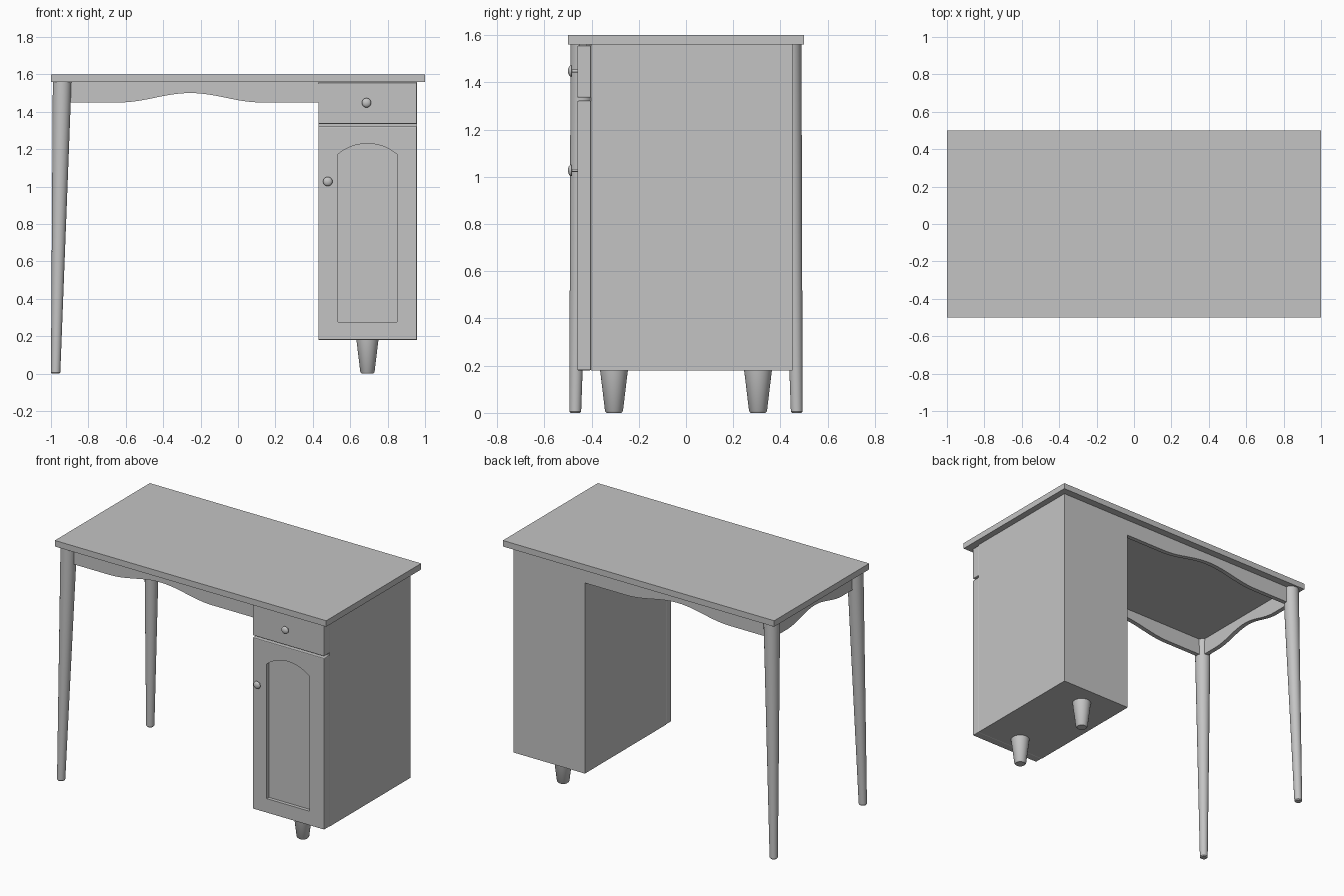
import bpy, bmesh, math
from mathutils import Vector

if "Cube" in bpy.data.objects:
    bpy.data.objects.remove(bpy.data.objects["Cube"])

mat = bpy.data.materials.new("plain grey")
mat.diffuse_color = (0.55, 0.55, 0.55, 1)
mat.use_nodes = True
mat.node_tree.nodes["Principled BSDF"].inputs["Base Color"].default_value = mat.diffuse_color


def finish(name, bm, smooth=False):
    bmesh.ops.recalc_face_normals(bm, faces=bm.faces)
    me = bpy.data.meshes.new(name)
    bm.to_mesh(me)
    bm.free()
    ob = bpy.data.objects.new(name, me)
    bpy.context.collection.objects.link(ob)
    me.materials.append(mat)
    bpy.ops.object.select_all(action='DESELECT')
    bpy.context.view_layer.objects.active = ob
    ob.select_set(True)
    if smooth:
        bpy.ops.object.shade_smooth_by_angle(angle=math.radians(35))
    return ob


def box(name, lo, hi, bevel=0):
    bm = bmesh.new()
    bmesh.ops.create_cube(bm, size=1)
    for v in bm.verts:
        v.co = Vector([(a + b) / 2 + c * (b - a) for a, b, c in zip(lo, hi, v.co)])
    if bevel:
        bmesh.ops.bevel(bm, geom=bm.edges[:], offset=bevel, segments=2,
                        profile=0.5, affect='EDGES')
    return finish(name, bm)


def prism(name, pts, a, b, axis='y'):
    """Extrude a (u, z) outline from a to b along y (or along x)."""
    bm = bmesh.new()
    place = (lambda u, z, w: (u, w, z)) if axis == 'y' else (lambda u, z, w: (w, u, z))
    r1 = [bm.verts.new(place(u, z, a)) for u, z in pts]
    r2 = [bm.verts.new(place(u, z, b)) for u, z in pts]
    bm.faces.new(r1)
    bm.faces.new(r2[::-1])
    n = len(pts)
    for i in range(n):
        j = (i + 1) % n
        bm.faces.new((r1[i], r1[j], r2[j], r2[i]))
    return finish(name, bm)


def loft(name, rings, axis='z', n=32):
    """Skin circles given as (centre, radius), lying across z or y."""
    bm = bmesh.new()
    loops = []
    for c, r in rings:
        loop = []
        for i in range(n):
            t = 2 * math.pi * i / n
            u, w = r * math.cos(t), r * math.sin(t)
            off = Vector((u, w, 0)) if axis == 'z' else Vector((u, 0, w))
            loop.append(bm.verts.new(Vector(c) + off))
        loops.append(loop)
    for p, q in zip(loops, loops[1:]):
        for i in range(n):
            j = (i + 1) % n
            bm.faces.new((p[i], p[j], q[j], q[i]))
    bm.faces.new(loops[0])
    bm.faces.new(loops[-1])
    return finish(name, bm, True)


def wavy(u0, u1, half):
    """Apron outline with a raised bell in the middle of its lower edge."""
    mid = (u0 + u1) / 2
    pts = [(u1, 1.56), (u0, 1.56), (u0, 1.45)]
    for i in range(25):
        t = -1 + i / 12
        pts.append((mid + t * half, 1.45 + 0.025 * (1 + math.cos(math.pi * t))))
    return pts + [(u1, 1.45)]


# table top and cabinet body
box("table_top", (-1, -0.5, 1.56), (1, 0.5, 1.6))
box("cabinet_body", (0.43, -0.402, 0.18), (0.957, 0.45, 1.56))

# drawer front and door with arched recess
box("drawer_front", (0.43, -0.46, 1.335), (0.957, -0.402, 1.556), 0.005)
door = box("cabinet_door", (0.43, -0.46, 0.18), (0.957, -0.402, 1.322), 0.005)
cx, hw, spring, rise = 0.692, 0.158, 1.172, 0.058
R = (hw * hw + rise * rise) / (2 * rise)
half_angle = math.asin(hw / R)
arch = [(cx - hw, 0.275), (cx + hw, 0.275)]
for i in range(21):
    t = half_angle * (1 - i / 10)
    arch.append((cx + R * math.sin(t), spring + rise - R + R * math.cos(t)))
cutter = prism("recess_cutter", arch, -0.52, -0.437)
cutter.hide_render = True
mod = door.modifiers.new("recess", 'BOOLEAN')
mod.operation = 'DIFFERENCE'
mod.solver = 'EXACT'
mod.object = cutter
bpy.context.view_layer.objects.active = door
bpy.ops.object.modifier_apply(modifier="recess")
bpy.data.objects.remove(cutter)

# knobs: thin stem and domed head
for name, x, z in (("drawer_knob", 0.687, 1.448), ("door_knob", 0.48, 1.027)):
    rings = [((x, -0.45, z), 0.006), ((x, -0.482, z), 0.006), ((x, -0.482, z), 0.021),
             ((x, -0.485, z), 0.025)]
    for k in range(1, 6):
        a = k * math.radians(17)
        rings.append(((x, -0.485 - 0.015 * math.sin(a), z), 0.025 * math.cos(a)))
    loft(name, rings, 'y', 24)

# splayed legs on the left, short feet under the cabinet
for side, s in (("front", -1), ("back", 1)):
    loft(side + "_leg", [((-0.975, s * 0.469, 0), 0.02),
                         ((-0.975, s * 0.469, 0.006), 0.025),
                         ((-0.94, s * 0.439, 1.56), 0.05)])
    y = s * 0.305
    loft(side + "_foot", [((0.692, y, 0), 0.031), ((0.692, y, 0.008), 0.038),
                          ((0.692, y, 0.182), 0.059)])
    # long wavy aprons
    prism(side + "_apron", wavy(-0.94, 0.43, 0.38), s * 0.45, s * 0.42)

# side apron between the legs
prism("side_apron", wavy(-0.42, 0.42, 0.29), -0.95, -0.92, 'x')
